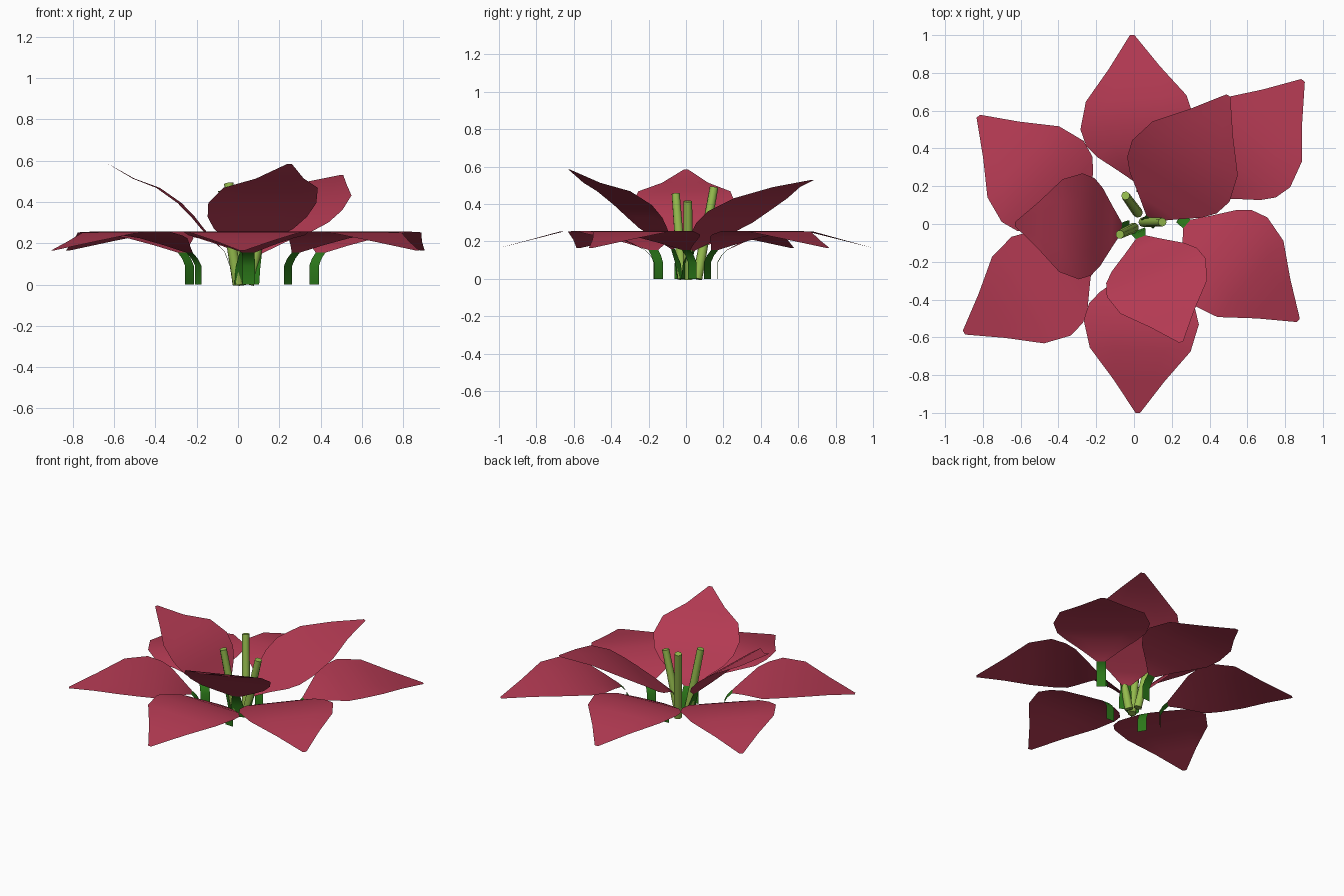
import bpy
import bmesh
import math
from mathutils import Vector

if "Cube" in bpy.data.objects:
    bpy.data.objects.remove(bpy.data.objects["Cube"])


def material(name, rgb):
    m = bpy.data.materials.new(name)
    m.diffuse_color = (*rgb, 1)
    m.use_nodes = True
    m.node_tree.nodes["Principled BSDF"].inputs["Base Color"].default_value = m.diffuse_color
    return m


RED = material("crimson", (0.45, 0.042, 0.085))
GREEN = material("leaf_green", (0.025, 0.19, 0.01))
LIME = material("stamen_green", (0.30, 0.50, 0.075))

# Petal outline: (fraction of length, half width)
OUTLINE = [(0, .03), (.09, .12), (.19, .225), (.27, .28), (.385, .305),
           (.57, .267), (.78, .135), (1, .012)]

# Centre-line heights: (fraction of length, z)
OUTER = [(0, .155), (.09, .19), (.19, .225), (.385, .257), (.57, .253),
         (.78, .21), (1, .165)]
STEEP = [(0, .16), (.16, .25), (.33, .37), (.53, .46), (.81, .52), (1, .585)]
SHALLOW = [(0, .15), (.08, .2), (.44, .39), (.72, .48), (1, .53)]

# Stalk below the petal: (offset along the petal, z)
OUTER_STALK = [(-.05, 0), (-.05, .09), (-.03, .125)]
INNER_STALK = [(-.04, 0), (-.03, .08)]


def height(profile, t):
    for (a, za), (b, zb) in zip(profile, profile[1:]):
        if t <= b:
            return za + (zb - za) * (t - a) / (b - a)
    return profile[-1][1]


def petal(name, base, tip, profile, stalk, stalk_half, width=1.0):
    """Single-sheet petal with a green stalk strip, running from base to tip."""
    base, tip = Vector((*base, 0)), Vector((*tip, 0))
    length = (tip - base).length
    along = (tip - base).normalized()
    side = Vector((-along.y, along.x, 0))
    rows = [(a, z, stalk_half) for a, z in stalk]
    rows += [(t * length, height(profile, t), w * width) for t, w in OUTLINE]
    bm = bmesh.new()
    grid = []
    for a, z, w in rows:
        grid.append([bm.verts.new(base + along * a + side * (w * s) + Vector((0, 0, z)))
                     for s in (1, .5, 0, -.5, -1)])
    for i, (r0, r1) in enumerate(zip(grid, grid[1:])):
        for j in range(4):
            f = bm.faces.new((r0[j], r0[j + 1], r1[j + 1], r1[j]))
            f.material_index = 1 if i < len(stalk) else 0
            f.smooth = True
    me = bpy.data.meshes.new(name)
    bm.to_mesh(me)
    bm.free()
    me.materials.append(RED)
    me.materials.append(GREEN)
    ob = bpy.data.objects.new(name, me)
    bpy.context.collection.objects.link(ob)
    return ob


# Six drooping outer petals
outer = [((.04, .22), (-.01, 1.0)), ((.40, .154), (.895, .76)),
         ((.28, 0), (.87, -.51)), ((.05, -.22), (.02, -1.0)),
         ((-.235, -.175), (-.90, -.575)), ((-.27, .01), (-.825, .57))]
for i, (b, t) in enumerate(outer):
    petal(f"outer_petal_{i + 1}", b, t, OUTER, OUTER_STALK, .03)

# Three raised inner petals
petal("inner_petal_left", (-.065, -.02), (-.63, 0), STEEP, INNER_STALK, .04, .92)
petal("inner_petal_back", (.09, .03), (.50, .68), SHALLOW, INNER_STALK, .04, 1.0)
petal("inner_petal_front", (.035, -.07), (.25, -.625), STEEP, INNER_STALK, .04, .92)

# Three leaning stamens
stamens = [((.02, .06, .0), (-.045, .15, .49)), ((.05, .01, .0), (.15, .01, .415)),
           ((0, -.02, .0), (-.075, -.055, .455))]
for i, (p, q) in enumerate(stamens):
    p, q = Vector(p), Vector(q)
    d = q - p
    bpy.ops.mesh.primitive_cone_add(vertices=8, radius1=.027, radius2=.023,
                                    depth=d.length, location=(p + q) / 2)
    ob = bpy.context.object
    ob.name = f"stamen_{i + 1}"
    ob.rotation_euler = d.to_track_quat('Z', 'Y').to_euler()
    ob.data.materials.append(LIME)
    bpy.ops.object.shade_smooth_by_angle(angle=math.radians(50))
